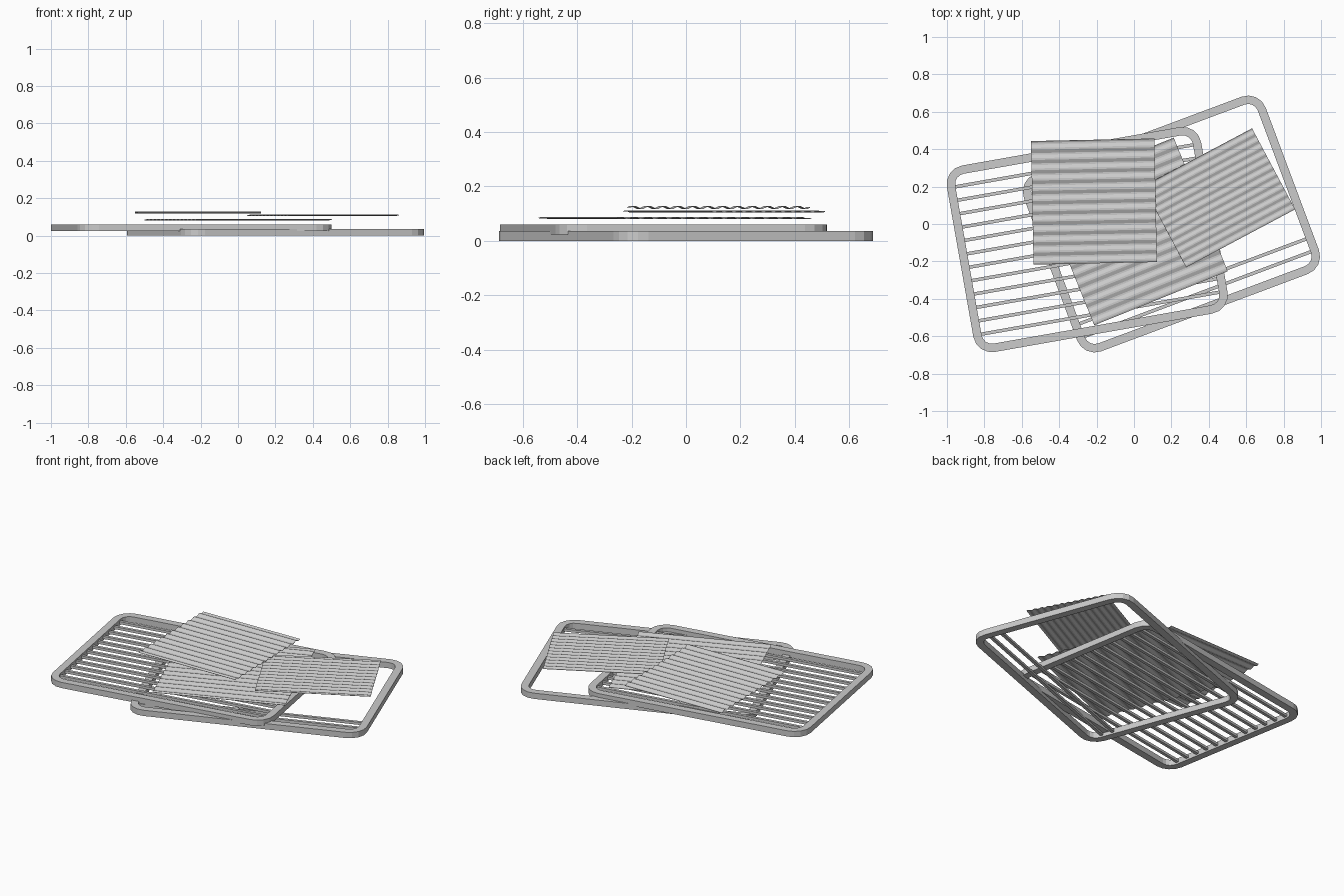
import bpy, bmesh, math
from math import sin, cos, pi, radians

if "Cube" in bpy.data.objects:
    bpy.data.objects.remove(bpy.data.objects["Cube"])

W, H, R, RIM = 1.38, 1.012, 0.1, 0.045     # frame outline, corner radius, rim width
FRAME_T = 0.036                            # frame thickness


def make_object(name, bm, loc, angle):
    bmesh.ops.recalc_face_normals(bm, faces=bm.faces)
    mesh = bpy.data.meshes.new(name)
    bm.to_mesh(mesh)
    bm.free()
    ob = bpy.data.objects.new(name, mesh)
    bpy.context.collection.objects.link(ob)
    ob.location = loc
    ob.rotation_euler.z = radians(angle)
    return ob


def rounded_rect(w, h, r, segs=4):
    pts = []
    for i, (sx, sy) in enumerate([(1, 1), (-1, 1), (-1, -1), (1, -1)]):
        for k in range(segs + 1):
            a = (i + k / segs) * pi / 2
            pts.append((sx * (w / 2 - r) + r * cos(a), sy * (h / 2 - r) + r * sin(a)))
    return pts


def frame(name, loc, angle):
    bm = bmesh.new()
    outer = rounded_rect(W, H, R)
    inner = rounded_rect(W - 2 * RIM, H - 2 * RIM, R - RIM)
    t = FRAME_T / 2
    loops = [[bm.verts.new((x, y, z)) for x, y in pts]
             for pts, z in ((outer, -t), (outer, t), (inner, t), (inner, -t))]
    n = len(outer)
    for a, b in zip(loops, loops[1:] + loops[:1]):
        for i in range(n):
            j = (i + 1) % n
            bm.faces.new((a[i], a[j], b[j], b[i]))
    return make_object(name, bm, loc, angle)


def bars(name, loc, angle, ys):
    # thin slats spanning the frame
    bm = bmesh.new()
    for y in ys:
        ret = bmesh.ops.create_cube(bm, size=1)
        bmesh.ops.scale(bm, verts=ret['verts'], vec=(W - 1.5 * RIM, 0.018, 0.016))
        bmesh.ops.translate(bm, verts=ret['verts'], vec=(0, y, 0))
    return make_object(name, bm, loc, angle)


def corrugated_sheet(name, w, h, waves, depth, loc, angle):
    bm = bmesh.new()
    n = waves * 6
    rows = []
    for i in range(n + 1):
        y = -h / 2 + h * i / n
        z = depth / 2 * sin(2 * pi * waves * i / n)
        rows.append([bm.verts.new((x, y, z)) for x in (-w / 2, w / 2)])
    for a, b in zip(rows, rows[1:]):
        bm.faces.new((a[0], a[1], b[1], b[0]))
    ob = make_object(name, bm, loc, angle)
    mod = ob.modifiers.new("thickness", 'SOLIDIFY')
    mod.thickness = 0.002
    mod.offset = 0
    return ob


slat_ys = [-0.4 + 0.8 * i / 11 for i in range(12)]

# upper frame, fully slatted
upper = (-0.25, -0.083, 0.042)
frame("upper_frame", upper, 10)
bars("upper_frame_slats", upper, 10, slat_ys)

# lower frame, only two slats remain
lower = (0.2, 0.0, FRAME_T / 2)
frame("lower_frame", lower, 20.5)
bars("lower_frame_slats", lower, 20.5, slat_ys[:2])

# loose corrugated sheets
corrugated_sheet("bottom_sheet", 0.77, 0.77, 14, 0.008, (0, -0.04, 0.084), 22)
corrugated_sheet("right_sheet", 0.66, 0.49, 12, 0.006, (0.455, 0.14, 0.108), 28)
corrugated_sheet("top_sheet", 0.66, 0.66, 12, 0.010, (-0.214, 0.12, 0.123), 1.2)
